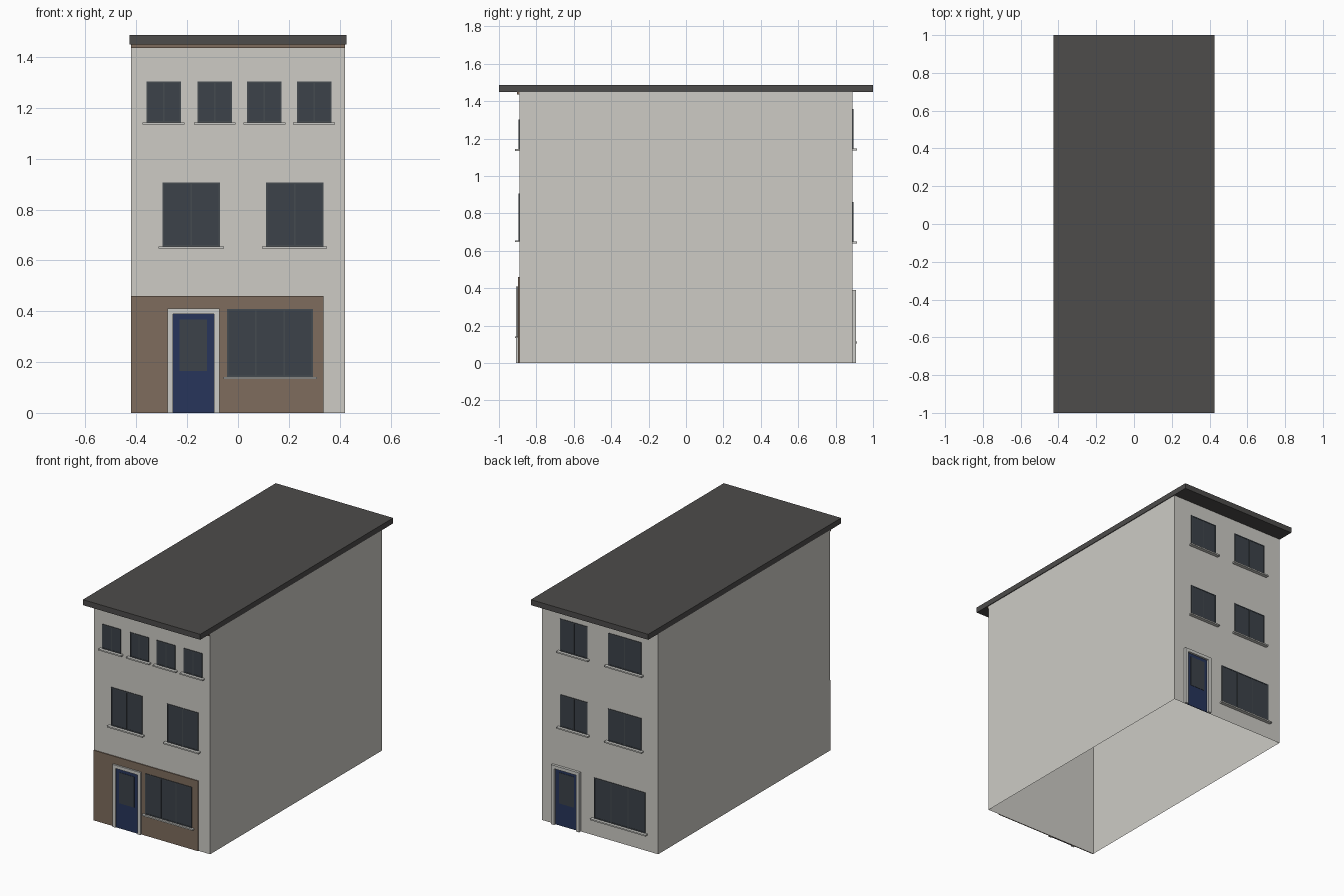
import bpy, bmesh

if "Cube" in bpy.data.objects:
    bpy.data.objects.remove(bpy.data.objects["Cube"])

W, D, H = 0.4215, 0.891, 1.45      # half width, half depth, wall height


def mat(name, r, g, b):
    m = bpy.data.materials.new(name)
    m.diffuse_color = (r, g, b, 1)
    m.use_nodes = True
    m.node_tree.nodes["Principled BSDF"].inputs["Base Color"].default_value = m.diffuse_color
    return m


RENDER = mat("render", 0.61, 0.60, 0.56)
TRIM = mat("trim", 0.60, 0.60, 0.57)
BROWN = mat("brown_cladding", 0.21, 0.15, 0.11)
ROOF = mat("roof_felt", 0.075, 0.072, 0.07)
GLASS = mat("glass", 0.045, 0.055, 0.068)
FRAME = mat("window_frame", 0.06, 0.07, 0.08)
BLUE = mat("door_paint", 0.02, 0.036, 0.105)


def finish(name, bm, material):
    bmesh.ops.recalc_face_normals(bm, faces=bm.faces)
    me = bpy.data.meshes.new(name)
    bm.to_mesh(me)
    bm.free()
    me.materials.append(material)
    ob = bpy.data.objects.new(name, me)
    bpy.context.collection.objects.link(ob)
    return ob


def boxes(name, specs, material):
    """One object made of boxes given as (x0, x1, y0, y1, z0, z1)."""
    bm = bmesh.new()
    for x0, x1, y0, y1, z0, z1 in specs:
        vs = bmesh.ops.create_cube(bm, size=1)["verts"]
        bmesh.ops.scale(bm, vec=(x1 - x0, abs(y1 - y0), z1 - z0), verts=vs)
        bmesh.ops.translate(bm, vec=((x0 + x1) / 2, (y0 + y1) / 2, (z0 + z1) / 2), verts=vs)
    return finish(name, bm, material)


def window(name, s, x0, x1, z0, z1, panes=2, base=D):
    """Glazing, frame and sill; s = -1 for the front wall, 1 for the back."""
    y, t = s * base, 0.006
    boxes(name + "_glass", [(x0, x1, y, y + s * 0.002, z0, z1)], GLASS)
    yf = y + s * 0.004
    bars = [(x0, x1, y, yf, z0, z0 + t), (x0, x1, y, yf, z1 - t, z1)]
    for i in range(panes + 1):
        xc = x0 + (x1 - x0 - t) * i / panes
        bars.append((xc, xc + t, y, yf, z0 + t, z1 - t))
    boxes(name + "_frame", bars, FRAME)
    boxes(name + "_sill", [(x0 - 0.015, x1 + 0.015, y, s * (D + 0.023), z0 - 0.009, z0)], TRIM)


def door(name, s, x0, x1, top, base=D):
    """Door leaf with glazed panel inside a pale surround."""
    y, yo, t = s * base, s * (D + 0.017), 0.022
    boxes(name + "_surround", [(x0, x0 + t, y, yo, 0, top), (x1 - t, x1, y, yo, 0, top),
                               (x0 + t, x1 - t, y, yo, top - 0.021, top)], TRIM)
    boxes(name + "_leaf", [(x0 + t, x1 - t, y, y + s * 0.004, 0, top - 0.021)], BLUE)
    boxes(name + "_glass", [(x0 + 0.046, x1 - 0.049, y, y + s * 0.006, top - 0.245, top - 0.043)], GLASS)


# Outer walls: a thin shell, open underneath and closed by the roof
bm = bmesh.new()
ring = [bm.verts.new((x * W, y * D, 0)) for x, y in ((-1, -1), (1, -1), (1, 1), (-1, 1))]
upper = [bm.verts.new((v.co.x, v.co.y, H)) for v in ring]
for i in range(4):
    j = (i + 1) % 4
    bm.faces.new((ring[i], ring[j], upper[j], upper[i]))
finish("walls", bm, RENDER)

# Flat roof and the brown fascia under its front edge
boxes("roof", [(-0.426, 0.426, -1, 1, H, 1.486)], ROOF)
boxes("fascia", [(-W, W, -D - 0.013, -D, 1.436, H)], BROWN)

# Ground floor front
P = D + 0.006
boxes("front_cladding", [(-W, 0.337, -P, -D, 0, 0.46)], BROWN)
door("front_door", -1, -0.277, -0.073, 0.41, P)
window("shop_window", -1, -0.043, 0.295, 0.142, 0.409, 3, P)

# Upper floors front
for i, x in enumerate((-0.36, -0.159, 0.036, 0.232)):
    window(f"front_top_window_{i + 1}", -1, x, x + 0.135, 1.143, 1.303)
for i, x in enumerate((-0.297, 0.11)):
    window(f"front_middle_window_{i + 1}", -1, x, x + 0.226, 0.655, 0.906)

# Back wall
door("back_door", 1, 0.14, 0.344, 0.39)
window("back_ground_window", 1, -0.33, 0.042, 0.114, 0.38, 3)
for floor, z0, z1 in (("middle", 0.649, 0.86), ("top", 1.146, 1.357)):
    for i, (x0, x1) in enumerate(((-0.3, -0.06), (0.09, 0.288))):
        window(f"back_{floor}_window_{i + 1}", 1, x0, x1, z0, z1)
